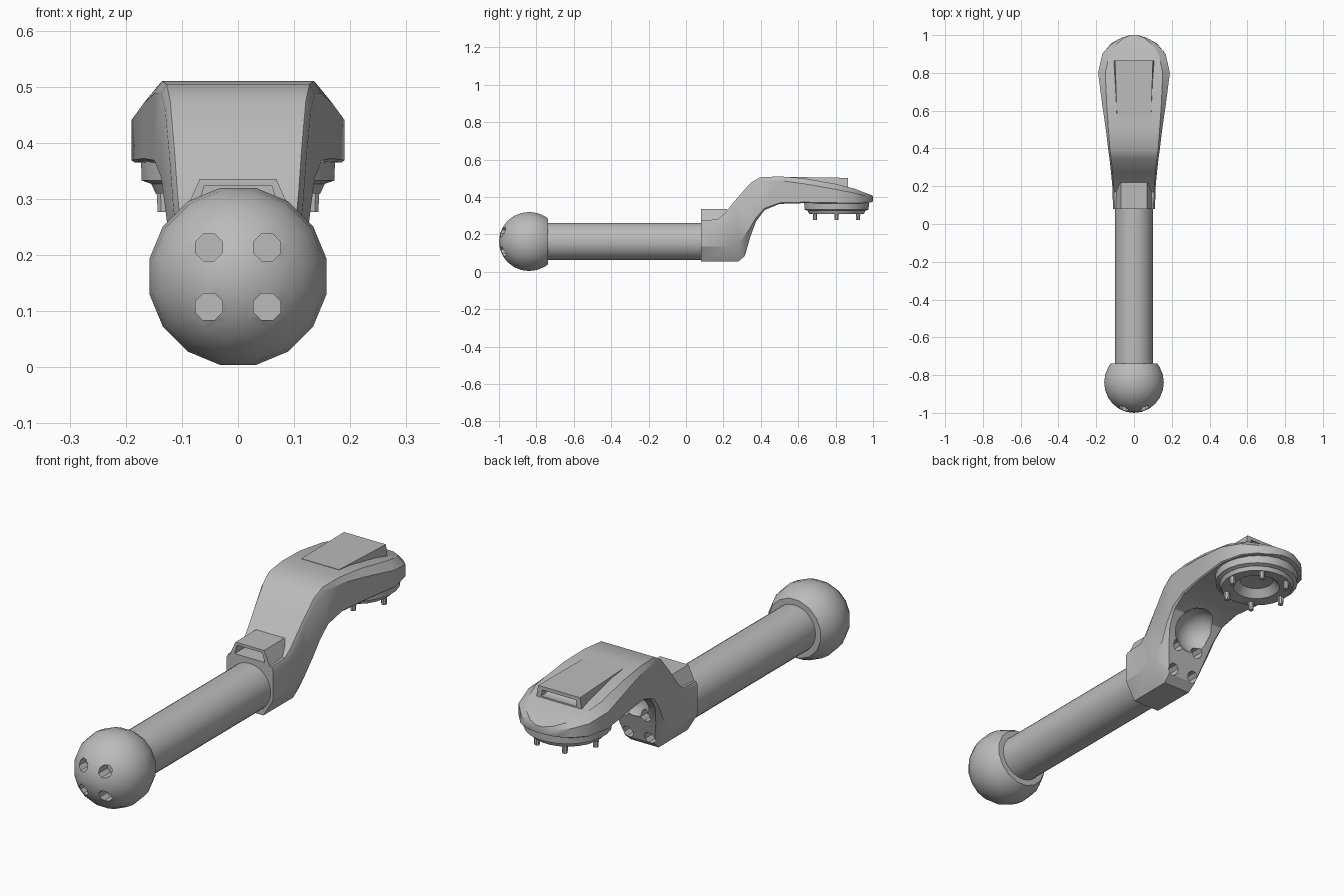
import bpy, bmesh
from math import sin, cos, pi, radians, sqrt
from mathutils import Vector

cube = bpy.data.objects.get("Cube")
if cube:
    bpy.data.objects.remove(cube, do_unlink=True)

grey = bpy.data.materials.new("mid grey")
grey.use_nodes = True
grey.diffuse_color = (0.5, 0.5, 0.5, 1)
grey.node_tree.nodes["Principled BSDF"].inputs["Base Color"].default_value = (0.5, 0.5, 0.5, 1)


def loft(name, rings):
    """Skin a row of closed rings and cap both ends."""
    bm = bmesh.new()
    rows = [[bm.verts.new(p) for p in ring] for ring in rings]
    n = len(rows[0])
    for a, b in zip(rows, rows[1:]):
        for i in range(n):
            j = (i + 1) % n
            bm.faces.new((a[i], a[j], b[j], b[i]))
    for row in (rows[0], rows[-1]):
        if (row[0].co - row[n // 2].co).length > 1e-4:
            bm.faces.new(row)
    bmesh.ops.remove_doubles(bm, verts=bm.verts, dist=1e-5)
    bmesh.ops.recalc_face_normals(bm, faces=bm.faces)
    me = bpy.data.meshes.new(name)
    bm.to_mesh(me)
    bm.free()
    me.materials.append(grey)
    ob = bpy.data.objects.new(name, me)
    bpy.context.collection.objects.link(ob)
    return ob


def lathe(name, profile, centre, sides, axis="Y"):
    """Turn (radius, distance along axis) points around an axis."""
    c = Vector(centre)
    rings = []
    for r, d in profile:
        ring = []
        for i in range(sides):
            t = 2 * pi * (i + 0.5) / sides
            u, v = r * cos(t), r * sin(t)
            ring.append(c + Vector((u, d, v) if axis == "Y" else (u, v, d)))
        rings.append(ring)
    return loft(name, rings)


def section(y, half_low, z_low, half_high, z_high):
    return [(half_low, y, z_low), (half_high, y, z_high),
            (-half_high, y, z_high), (-half_low, y, z_low)]


def cut(ob, cutters):
    """Subtract each cutter and bake the result."""
    for c in cutters:
        c.hide_render = True
        m = ob.modifiers.new("cut", "BOOLEAN")
        m.operation = "DIFFERENCE"
        m.solver = "EXACT"
        m.object = c
    dg = bpy.context.evaluated_depsgraph_get()
    me = bpy.data.meshes.new_from_object(ob.evaluated_get(dg))
    ob.modifiers.clear()
    ob.data = me
    for c in cutters:
        bpy.data.objects.remove(c, do_unlink=True)


def screw_holes(y0, y1):
    return [lathe("hole_cutter", [(0.026, y0), (0.026, y1)], (x, 0, z), 8)
            for x in (-0.052, 0.052) for z in (0.108, 0.214)]


AXIS_Z = 0.162
parts = []

# Handle tube
parts.append(lathe("handle_tube", [(0.1, -0.78), (0.1, 0.12)], (0, 0, AXIS_Z), 32))

# Ball end, cut flat where it meets the tube
R = 0.161
profile = [(R * sin(a), -R * cos(a)) for a in [pi * i / 12 for i in range(9)]]
profile.append((sqrt(R * R - 0.1 ** 2), 0.1))
ball = lathe("ball_end", profile, (0, -0.839, AXIS_Z), 16)
cut(ball, screw_holes(-1.1, -0.93))
parts.append(ball)

# Cranked arm: low point (y, z), high point (y, z), half width,
# low flat ratio, low chamfer height, high chamfer start, high flat ratio
stations = [
    (0.08, 0.055, 0.08, 0.275, 0.112, 0.58, 0.36, 0.92, 0.93),
    (0.28, 0.055, 0.17, 0.28, 0.113, 0.58, 0.36, 0.92, 0.93),
    (0.315, 0.085, 0.205, 0.31, 0.116, 0.60, 0.30, 0.92, 0.93),
    (0.345, 0.19, 0.27, 0.39, 0.122, 0.80, 0.15, 0.92, 0.93),
    (0.375, 0.27, 0.345, 0.475, 0.13, 0.90, 0.08, 0.92, 0.93),
    (0.42, 0.33, 0.395, 0.505, 0.137, 0.94, 0.05, 0.90, 0.93),
    (0.50, 0.363, 0.50, 0.51, 0.149, 0.96, 0.04, 0.85, 0.91),
    (0.63, 0.367, 0.63, 0.50, 0.168, 0.97, 0.04, 0.78, 0.86),
    (0.80, 0.365, 0.80, 0.47, 0.19, 0.97, 0.04, 0.72, 0.80),
    (0.90, 0.365, 0.90, 0.445, 0.168, 0.97, 0.04, 0.70, 0.78),
    (0.955, 0.367, 0.95, 0.425, 0.122, 0.97, 0.04, 0.70, 0.78),
    (0.985, 0.37, 0.985, 0.412, 0.07, 0.97, 0.04, 0.70, 0.78),
    (1.0, 0.375, 1.0, 0.405, 0.02, 0.97, 0.04, 0.70, 0.78),
]
rings = []
for yb, zb, yt, zt, w, low, tl, th, high in stations:
    side = [(w * low, 0), (w, tl), (w, th), (w * high, 1)]
    outline = side + [(-x, t) for x, t in reversed(side)]
    rings.append([(x, yb + (yt - yb) * t, zb + (zt - zb) * t) for x, t in outline])
arm = loft("cranked_arm", rings)
scoop_profile = [(0.1 * sin(pi * i / 10), -0.1 * cos(pi * i / 10)) for i in range(11)]
scoop = lathe("scoop_cutter", scoop_profile, (0, 0.425, 0.265), 20)
cut(arm, screw_holes(0.24, 0.45) + [scoop])
parts.append(arm)

# Raised slotted housings on the collar and the head
collar = loft("collar_housing", [section(0.08, 0.1, 0.265, 0.068, 0.336),
                                 section(0.22, 0.1, 0.265, 0.068, 0.336)])
cut(collar, [loft("slot_cutter", [section(0.0, 0.072, 0.285, 0.06, 0.324),
                                  section(0.17, 0.072, 0.285, 0.06, 0.324)])])
parts.append(collar)

head = loft("head_housing", [section(0.56, 0.095, 0.44, 0.09, 0.507),
                             section(0.865, 0.112, 0.42, 0.1, 0.502)])
cut(head, [loft("slot_cutter", [section(0.72, 0.085, 0.46, 0.08, 0.487),
                                section(0.95, 0.085, 0.46, 0.08, 0.487)])])
parts.append(head)

# Coupling ring under the head, with a dished centre
ring_profile = [(0, 0.352), (0.07, 0.346), (0.098, 0.314), (0.148, 0.31),
                (0.156, 0.327), (0.173, 0.333), (0.175, 0.38), (0, 0.38)]
parts.append(lathe("coupling_ring", ring_profile, (0, 0.805, 0), 24, "Z"))

# Six locating pegs
for i in range(6):
    a = i * pi / 3
    spot = (0.133 * cos(a), 0.805 + 0.133 * sin(a), 0)
    parts.append(lathe("peg", [(0.011, 0.277), (0.014, 0.33)], spot, 8, "Z"))

# Smooth shading with crisp edges
bpy.ops.object.select_all(action="DESELECT")
for ob in parts:
    ob.select_set(True)
bpy.context.view_layer.objects.active = parts[0]
bpy.ops.object.shade_smooth_by_angle(angle=radians(30))
